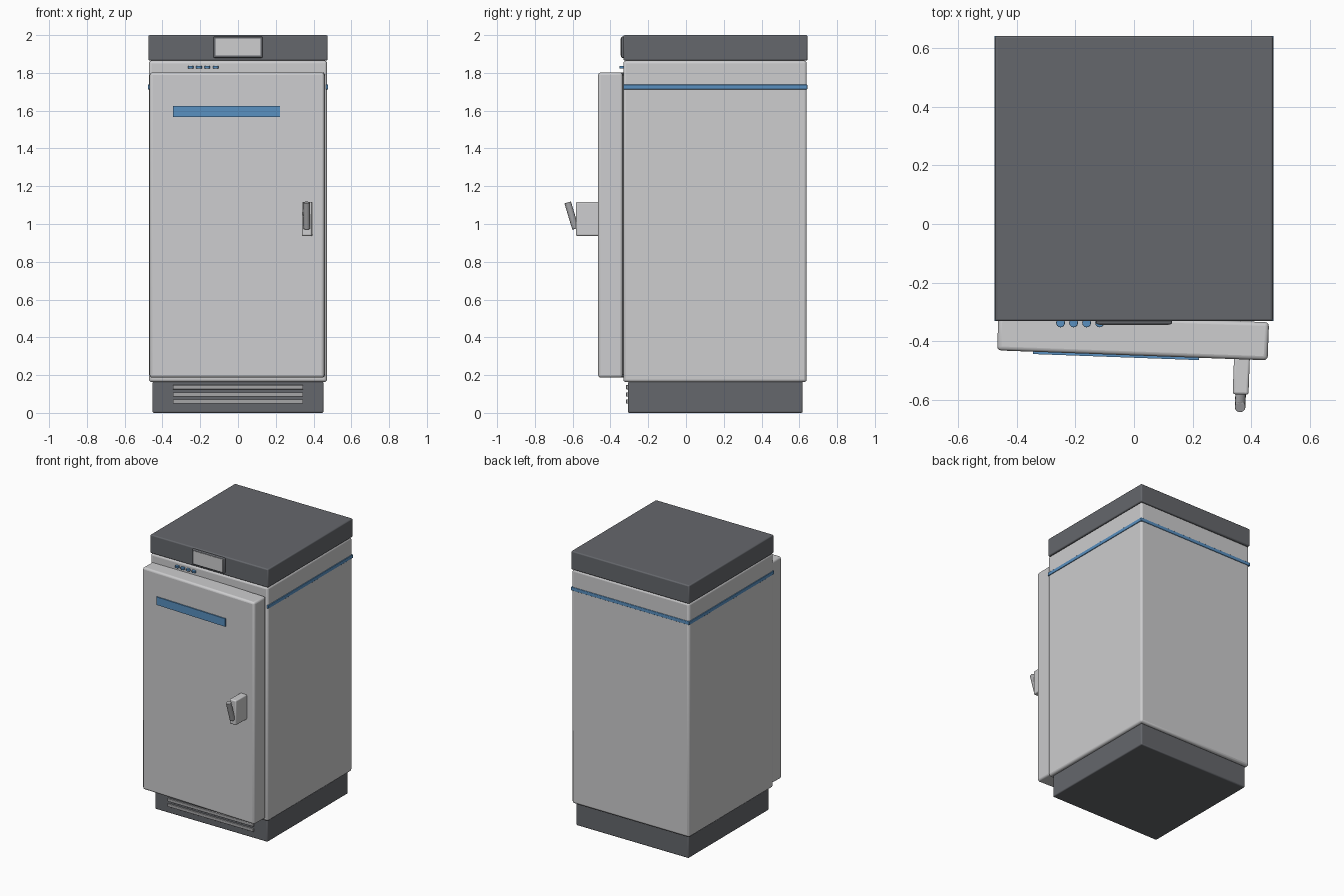
import bpy, math
from mathutils import Matrix, Vector

cube = bpy.data.objects.get("Cube")
if cube:
    bpy.data.objects.remove(cube, do_unlink=True)


def material(name, rgb):
    m = bpy.data.materials.new(name)
    m.use_nodes = True
    m.diffuse_color = (*rgb, 1)
    m.node_tree.nodes["Principled BSDF"].inputs["Base Color"].default_value = (*rgb, 1)
    return m


LIGHT = material("light grey enamel", (0.61, 0.61, 0.62))
DARK = material("dark grey plastic", (0.13, 0.136, 0.15))
BLUE = material("blue accent", (0.10, 0.28, 0.53))
METAL = material("mid grey metal", (0.38, 0.38, 0.39))

# Frame of the slightly open door, with its origin on the hinge edge
DOOR = Matrix.Translation((-0.463, -0.302, 0)) @ Matrix.Rotation(math.radians(-2.1), 4, "Z")


def finish(name, mat, frame, bevel):
    ob = bpy.context.object
    ob.name = name
    ob.data.materials.append(mat)
    if bevel:
        mod = ob.modifiers.new("rounded edges", "BEVEL")
        mod.width = bevel
        mod.segments = 3
    bpy.ops.object.shade_smooth_by_angle(angle=math.radians(40))
    ob.matrix_world = frame @ ob.matrix_world
    return ob


def box(name, x, y, z, mat, bevel=0.0, frame=Matrix()):
    """Box from (min, max) pairs on each axis."""
    spans = (x, y, z)
    bpy.ops.mesh.primitive_cube_add(size=1, location=[(a + b) / 2 for a, b in spans])
    bpy.context.object.scale = [b - a for a, b in spans]
    bpy.ops.object.transform_apply(location=False, rotation=False, scale=True)
    bpy.context.view_layer.update()
    return finish(name, mat, frame, bevel)


def rod(name, start, end, radius, mat, bevel=0.0, frame=Matrix()):
    """Cylinder between two points."""
    a, b = Vector(start), Vector(end)
    turn = (b - a).to_track_quat("Z", "Y").to_euler()
    bpy.ops.mesh.primitive_cylinder_add(vertices=24, radius=radius, depth=(b - a).length,
                                        location=(a + b) / 2, rotation=turn)
    bpy.context.view_layer.update()
    return finish(name, mat, frame, bevel)


# Cabinet: plinth, body and lid
box("plinth", (-0.453, 0.453), (-0.308, 0.618), (0, 0.165), DARK, 0.008)
box("cabinet_body", (-0.472, 0.472), (-0.332, 0.639), (0.163, 1.865), LIGHT, 0.015)
box("lid", (-0.475, 0.475), (-0.332, 0.643), (1.865, 2.0), DARK, 0.008)

# Ventilation slats on the plinth
for i in range(3):
    z = 0.06 + 0.038 * i
    box(f"vent_slat_{i + 1}", (-0.345, 0.345), (-0.317, -0.3), (z - 0.011, z + 0.011), METAL, 0.002)

# Blue trim around both sides and the back
TRIM_Z = (1.713, 1.738)
for side, s in (("left", 1), ("right", -1)):
    box(f"{side}_trim", sorted((s * 0.465, s * 0.477)), (-0.332, 0.643), TRIM_Z, BLUE, 0.003)
box("back_trim", (-0.477, 0.477), (0.63, 0.643), TRIM_Z, BLUE, 0.003)

# Display in the lid
box("display_bezel", (-0.13, 0.13), (-0.343, -0.32), (1.88, 1.992), DARK, 0.006)
box("display_screen", (-0.118, 0.118), (-0.346, -0.341), (1.891, 1.983), LIGHT)

# Row of buttons below the lid
for i in range(4):
    x = -0.251 + 0.0445 * i
    rod(f"button_{i + 1}", (x, -0.338, 1.823), (x, -0.338, 1.837), 0.015, BLUE, 0.002)

# Door with its stripe and handle
box("door", (0, 0.925), (-0.13, 0), (0.187, 1.802), LIGHT, 0.014, DOOR)
box("door_stripe", (0.123, 0.69), (-0.138, -0.129), (1.566, 1.624), BLUE, 0, DOOR)
box("handle_block", (0.81, 0.864), (-0.25, -0.12), (0.937, 1.117), LIGHT, 0.008, DOOR)
rod("handle_lever", (0.837, -0.252, 0.975), (0.837, -0.294, 1.114), 0.018, METAL, 0.003, DOOR)
